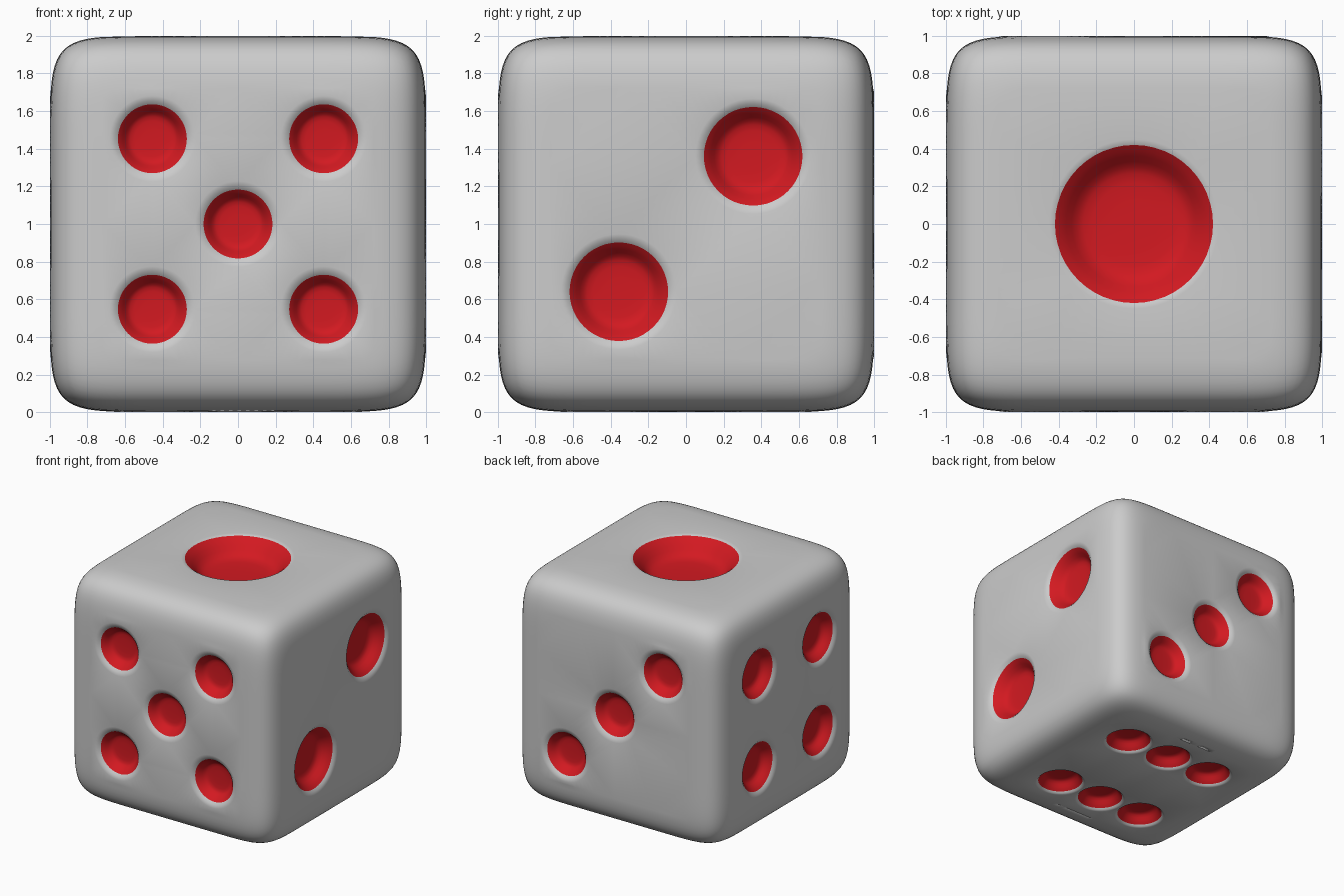
import bpy, bmesh, math
from mathutils import Matrix, Vector

if "Cube" in bpy.data.objects:
    bpy.data.objects.remove(bpy.data.objects["Cube"])

POWER = 9        # roundness of the super-ellipsoid body
FLAT = 0.74      # half-size of the square panel on each face that holds the pips
STEPS = 48       # sides of each pip
S = (-1, 1)

bm = bmesh.new()

# Rounded cube body, with the middle panel of every face left open
bmesh.ops.create_cube(bm, size=2)
bmesh.ops.subdivide_edges(bm, edges=bm.edges[:], cuts=43, use_grid_fill=True)
panels = [f for f in bm.faces
          if sorted(abs(c) for c in f.calc_center_median())[1] < FLAT - 0.02]
bmesh.ops.delete(bm, geom=panels, context='FACES')
for v in bm.verts:
    v.co = v.co / sum(abs(c) ** POWER for c in v.co) ** (1 / POWER)

# Outline edges of each open panel
normals = [Vector([s if i == axis else 0 for i in range(3)]) for axis in range(3) for s in S]
outlines = [[] for _ in normals]
for e in bm.edges:
    if e.is_boundary:
        mid = (e.verts[0].co + e.verts[1].co) / 2
        for n, outline in zip(normals, outlines):
            if mid.dot(n) > 0.9:
                outline.append(e)


def add_pips(places, radius, lip, dip, depth):
    """Lathe a soft grey lip and a red flat-bottomed bowl at each place."""
    rings = [(radius + lip, 0), (radius + lip * 0.4, -dip * 0.35), (radius, -dip)]
    rings += [(radius * f, -dip - depth * g) for f, g in
              ((0.93, 0.16), (0.86, 0.36), (0.79, 0.60), (0.72, 0.80),
               (0.64, 0.92), (0.52, 0.97), (0.3, 1))]
    for place in places:
        p = Vector(place)
        side = max(range(6), key=lambda i: p.dot(normals[i]))
        m = Matrix.Translation(p) @ normals[side].to_track_quat('Z', 'Y').to_matrix().to_4x4()
        loops = []
        for r, z in rings:
            angles = [2 * math.pi * k / STEPS for k in range(STEPS)]
            loops.append([bm.verts.new(m @ Vector((r * math.cos(a), r * math.sin(a), z)))
                          for a in angles])
        for i, (a, b) in enumerate(zip(loops, loops[1:])):
            for k in range(STEPS):
                j = (k + 1) % STEPS
                f = bm.faces.new((a[k], b[k], b[j], a[j]))
                f.material_index = 1 if i >= 2 else 0
        bm.faces.new(loops[-1]).material_index = 1
        outer = loops[0]
        outlines[side] += [bm.edges.get((outer[k], outer[k - 1])) for k in range(STEPS)]


# top one, right two, back three, left four, front five, bottom six
add_pips([(0, 0, 1)], 0.42, 0.03, 0.008, 0.14)
add_pips([(1, s * 0.357, 0.0 + s * 0.36) for s in S], 0.262, 0.045, 0.022, 0.10)
add_pips([(-s * 0.465, 1, s * 0.465) for s in (-1, 0, 1)], 0.187, 0.045, 0.022, 0.075)
add_pips([(-1, a * 0.415, b * 0.405) for a in S for b in S], 0.208, 0.045, 0.022, 0.08)
add_pips([(a * 0.455, -1, b * 0.453) for a in S for b in S] + [(0, -1, 0)],
         0.183, 0.045, 0.022, 0.075)
add_pips([(a * 0.42, b * 0.43, -1) for a in (-1, 0, 1) for b in S],
         0.18, 0.024, 0.018, 0.075)

# Fill each panel around its pips
for n, outline in zip(normals, outlines):
    bmesh.ops.triangle_fill(bm, use_beauty=True, use_dissolve=False,
                            edges=outline, normal=n)
bmesh.ops.recalc_face_normals(bm, faces=bm.faces[:])
bmesh.ops.translate(bm, verts=bm.verts[:], vec=(0, 0, 1))


def make_part(name, index):
    """Copy the faces with one material index into their own smooth object."""
    part = bm.copy()
    bmesh.ops.delete(part, geom=[f for f in part.faces if f.material_index != index],
                     context='FACES')
    for f in part.faces:
        f.material_index = 0
        f.smooth = True
    mesh = bpy.data.meshes.new(name)
    part.to_mesh(mesh)
    part.free()
    obj = bpy.data.objects.new(name, mesh)
    bpy.context.collection.objects.link(obj)
    return obj


# Grey body and red pips
body = make_part("die_body", 0)
pips = make_part("pips", 1)
bm.free()
red = bpy.data.materials.new("red")
red.diffuse_color = (0.65, 0.01, 0.015, 1)
red.use_nodes = True
red.node_tree.nodes["Principled BSDF"].inputs["Base Color"].default_value = red.diffuse_color
pips.data.materials.append(red)
